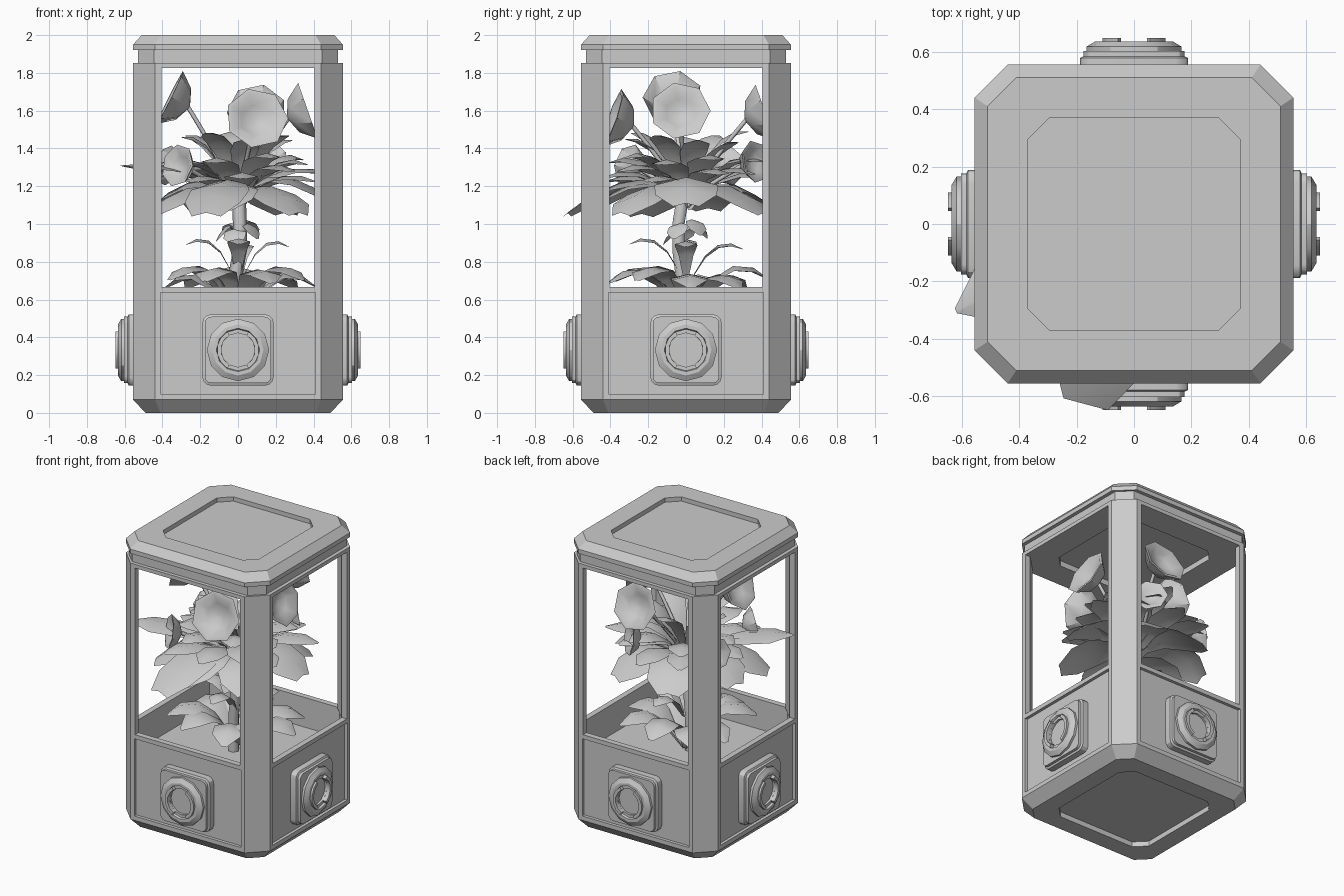
import bpy, bmesh, math, random
from math import sin, cos, pi, radians
from mathutils import Vector, Matrix

random.seed(4)
if "Cube" in bpy.data.objects:
    bpy.data.objects.remove(bpy.data.objects["Cube"])

# One plain grey for everything
grey = bpy.data.materials.new("plain_grey")
grey.use_nodes = True
COLOUR = (0.6, 0.6, 0.6, 1)
grey.diffuse_color = COLOUR
grey.node_tree.nodes["Principled BSDF"].inputs["Base Color"].default_value = COLOUR


def rim(half, flat, steps=1):
    """Square outline with chamfered (1 step) or rounded corners."""
    pts = []
    for corner in range(4):
        turn = Matrix.Rotation(corner * pi / 2, 2)
        for i in range(steps + 1):
            a = i / steps * pi / 2
            r = half - flat
            pts.append(turn @ Vector((flat + r * cos(a), flat + r * sin(a))))
    return pts


def ngon(r, sides):
    return [Vector((r * cos(2 * pi * i / sides), r * sin(2 * pi * i / sides)))
            for i in range(sides)]


def loft(bm, rings, matrix=Matrix()):
    """Skin a stack of (outline, height) rings and cap both ends."""
    rows = [[bm.verts.new(matrix @ Vector((p.x, p.y, z))) for p in pts]
            for pts, z in rings]
    n = len(rows[0])
    for low, high in zip(rows, rows[1:]):
        for i in range(n):
            j = (i + 1) % n
            bm.faces.new((low[i], low[j], high[j], high[i]))
    bm.faces.new(rows[0][::-1])
    bm.faces.new(rows[-1])


def finish(name, bm, angle=30):
    mesh = bpy.data.meshes.new(name)
    bm.normal_update()
    bm.to_mesh(mesh)
    bm.free()
    mesh.materials.append(grey)
    obj = bpy.data.objects.new(name, mesh)
    bpy.context.collection.objects.link(obj)
    bpy.ops.object.select_all(action='DESELECT')
    obj.select_set(True)
    bpy.context.view_layer.objects.active = obj
    bpy.ops.object.shade_smooth_by_angle(angle=radians(angle))


OUTER, RECESS = rim(0.555, 0.44), rim(0.37, 0.295)

# Planter box: recessed underside, bevelled foot, hollow top with soil floor
bm = bmesh.new()
loft(bm, [(RECESS, 0.035), (RECESS, 0), (rim(0.49, 0.41), 0), (OUTER, 0.07),
          (OUTER, 0.667), (rim(0.515, 0.42), 0.667), (rim(0.515, 0.42), 0.46)])
bm.normal_update()
walls = [f for f in bm.faces if max(abs(f.normal.x), abs(f.normal.y)) > 0.99
         and f.calc_center_median().xy.length > 0.54]
# Flat frame first, then a straight step in to the sunken panel
bmesh.ops.inset_individual(bm, faces=walls, thickness=0.042, depth=0)
bmesh.ops.inset_individual(bm, faces=walls, thickness=0.001, depth=-0.02)
finish("planter_box", bm)

# Lid: lower frame, neck, bevelled cap, recesses above and below
bm = bmesh.new()
loft(bm, [(RECESS, 1.865), (RECESS, 1.827), (OUTER, 1.827), (OUTER, 1.853),
          (rim(0.53, 0.445), 1.853), (rim(0.53, 0.445), 1.92), (OUTER, 1.92),
          (OUTER, 1.95), (rim(0.51, 0.41), 2.0), (RECESS, 2.0), (RECESS, 1.97)])
finish("lid", bm)

# Four corner posts
bm = bmesh.new()
section = [Vector(p) for p in ((0.405, 0.515), (0.515, 0.405), (0.555, 0.405),
                               (0.555, 0.44), (0.44, 0.555), (0.405, 0.555))]
for k in range(4):
    loft(bm, [(section, 0.66), (section, 1.83)], Matrix.Rotation(k * pi / 2, 4, 'Z'))
finish("corner_posts", bm)

# Round medallion on each wall
arc_steps = [radians(-60 + 24 * i) for i in range(6)]
clip = ([Vector((cos(a), sin(a))) * 0.112 for a in arc_steps]
        + [Vector((cos(a), sin(a))) * 0.09 for a in reversed(arc_steps)])
plates, discs, clips = bmesh.new(), bmesh.new(), bmesh.new()
for k in range(4):
    m = (Matrix.Rotation(k * pi / 2, 4, 'Z') @ Matrix.Translation((0, 0, 0.333))
         @ Matrix.Rotation(pi / 2, 4, 'X'))
    loft(plates, [(rim(0.188, 0.145, 3), 0.53), (rim(0.188, 0.145, 3), 0.578),
                  (rim(0.176, 0.14, 3), 0.584), (rim(0.176, 0.14, 3), 0.603)], m)
    loft(discs, [(ngon(r, 12), z) for r, z in
                 ((0.165, 0.6), (0.165, 0.618), (0.135, 0.636), (0.115, 0.636),
                  (0.11, 0.622), (0.09, 0.622), (0.09, 0.608))], m)
    for side in (0, pi):
        loft(clips, [(clip, 0.61), (clip, 0.648)], m @ Matrix.Rotation(side, 4, 'Z'))
finish("medallion_plates", plates)
finish("medallion_discs", discs)
finish("medallion_clips", clips)


def bend(a, b, c, t):
    return a * (1 - t) ** 2 + b * 2 * t * (1 - t) + c * t * t


def leaf(bm, azimuth, length, width, z0, z1, z2, tip):
    """Folded blade arching from z0 over control height z1 to its tip at z2."""
    a = radians(azimuth)
    out, side = Vector((cos(a), sin(a), 0)), Vector((-sin(a), cos(a), 0))
    p0, p1, p2 = out * 0.02, out * length * 0.5, out * length
    p0.z, p1.z, p2.z = z0, z1, z2
    rows = []
    for t, w in ((0, 0.2), (0.3, 0.65), (0.55, 1), (0.8, 0.95), (1, tip)):
        c = bend(p0, p1, p2, t)
        drop = Vector((0, 0, -0.25 * w * width))
        rows.append([bm.verts.new(c + side * s * w * width + drop * abs(s))
                     for s in (-1, 0, 1)])
    for r, q in zip(rows, rows[1:]):
        for i in range(2):
            bm.faces.new((r[i], q[i], q[i + 1], r[i + 1]))


def whorl(name, count, start, length, width, z0, z1, z2, tip=0.15):
    bm = bmesh.new()
    for i in range(count):
        dz = random.uniform(-0.03, 0.03)
        leaf(bm, start + 360 * i / count + random.uniform(-8, 8),
             length * random.uniform(0.9, 1.05), width, z0 + dz, z1 + dz, z2 + dz, tip)
    finish(name, bm, 40)


# Leaf layers from the soil upwards
whorl("soil_leaves", 9, 10, 0.44, 0.1, 0.5, 0.9, 0.68)
whorl("stem_leaves", 4, 0, 0.29, 0.06, 0.7, 0.98, 0.87)
whorl("collar_leaves", 5, 40, 0.13, 0.06, 0.98, 1.05, 0.92)
whorl("broad_leaves", 7, 5, 0.52, 0.17, 1.15, 1.33, 1.08, 0.4)
whorl("middle_leaves", 11, 15, 0.5, 0.09, 1.13, 1.36, 1.25)
whorl("inner_leaves", 8, 30, 0.42, 0.09, 1.1, 1.44, 1.33)
whorl("upper_leaves", 8, 8, 0.32, 0.075, 1.15, 1.5, 1.46)

# Two long leaves reaching out past the frame
bm = bmesh.new()
leaf(bm, 255, 0.65, 0.16, 1.19, 1.33, 1.06, 0.5)
leaf(bm, 206, 0.69, 0.12, 1.16, 1.36, 1.31, 0.08)
finish("reaching_leaves", bm, 40)


def tube(name, pts, radius):
    curve = bpy.data.curves.new(name, 'CURVE')
    curve.dimensions = '3D'
    curve.bevel_depth, curve.bevel_resolution = radius, 1
    curve.use_fill_caps = True
    line = curve.splines.new('POLY')
    line.points.add(len(pts) - 1)
    for p, co in zip(line.points, pts):
        p.co = (*co, 1)
    curve.materials.append(grey)
    bpy.context.collection.objects.link(bpy.data.objects.new(name, curve))


# Main stem
tube("main_stem", [(-0.02, -0.02, 0.44), (-0.02, -0.02, 0.7), (0.01, -0.04, 0.86),
                   (0.01, -0.04, 1.0), (0, 0, 1.25)], 0.037)

# Seven-sided cup flowers on thin stalks: rim centre, facing, radius
flowers = [((0.1, -0.39, 1.56), (0.15, -1, 0.35), 0.168),
           ((-0.36, -0.07, 1.67), (-1, -0.05, 0.5), 0.16),
           ((0.37, -0.03, 1.6), (1, 0, 0.35), 0.16),
           ((0.1, 0.42, 1.59), (0, 1, 0.35), 0.16),
           ((-0.32, -0.3, 1.31), (-0.75, -0.75, 0.2), 0.115),
           ((-0.38, 0.22, 1.31), (-0.9, 0.5, 0.2), 0.11),
           ((0.18, 0.37, 1.33), (0.65, 0.75, 0.15), 0.115)]
bm = bmesh.new()
for i, (pos, face, r) in enumerate(flowers):
    pos, face = Vector(pos), Vector(face).normalized()
    m = Matrix.Translation(pos) @ face.to_track_quat('Z', 'Y').to_matrix().to_4x4()
    loft(bm, [(ngon(r * k, 7), r * h) for k, h in
              ((0.1, -0.7), (0.6, -0.5), (1, 0), (0.86, 0), (0.5, -0.25), (0.1, -0.35))], m)
    root, back = Vector((0, 0, 1.12)), pos - face * r * 0.65
    mid = (root + back) / 2 - face * 0.04
    tube(f"flower_stalk_{i + 1}", [bend(root, mid, back, t / 4) for t in range(5)], 0.012)
finish("flowers", bm, 40)
